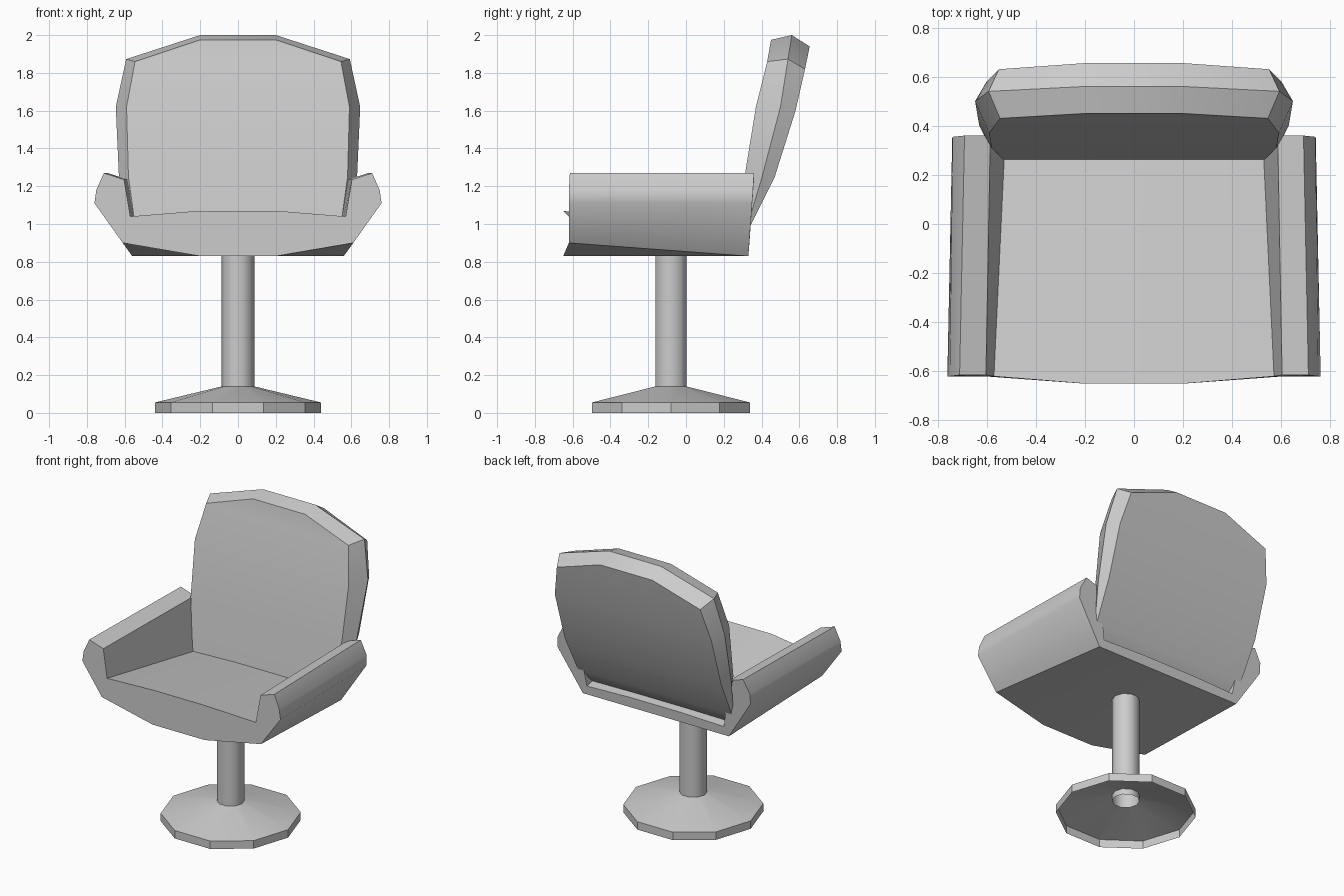
import bpy, bmesh, math

if "Cube" in bpy.data.objects:
    bpy.data.objects.remove(bpy.data.objects["Cube"])


def finish(name, bm, angle):
    bmesh.ops.recalc_face_normals(bm, faces=bm.faces[:])
    mesh = bpy.data.meshes.new(name)
    bm.to_mesh(mesh)
    bm.free()
    ob = bpy.data.objects.new(name, mesh)
    bpy.context.collection.objects.link(ob)
    bpy.ops.object.select_all(action='DESELECT')
    bpy.context.view_layer.objects.active = ob
    ob.select_set(True)
    bpy.ops.object.shade_smooth_by_angle(angle=math.radians(angle))
    return ob


def bridge(bm, loops):
    rings = [[bm.verts.new(p) for p in loop] for loop in loops]
    for a, b in zip(rings, rings[1:]):
        n = len(a)
        for i in range(n):
            j = (i + 1) % n
            bm.faces.new((a[i], a[j], b[j], b[i]))
    return rings


def mirrored(half):
    return half + [(-x, y, z) for x, y, z in reversed(half)]


def ring(r, z, n=10, cy=-0.08):
    return [(r * math.cos(2 * math.pi * i / n),
             cy + r * math.sin(2 * math.pi * i / n), z) for i in range(n)]


# Base: open shell with a low rim and shallow cone
bm = bmesh.new()
bridge(bm, [ring(0.44, 0), ring(0.44, 0.055), ring(0.087, 0.14)])
finish("base", bm, 30)

# Pole: open tube poking slightly below the cone
bm = bmesh.new()
bridge(bm, [ring(0.087, 0.10), ring(0.087, 0.84)])
finish("pole", bm, 40)

# Seat with armrests: half cross-sections at front and back, lofted
front = [(0.2, -0.65, 0.83), (0.61, -0.62, 0.90), (0.76, -0.62, 1.11),
         (0.75, -0.62, 1.18), (0.71, -0.615, 1.27), (0.603, -0.615, 1.235),
         (0.57, -0.62, 1.04), (0.2, -0.65, 1.07)]
back = [(0.2, 0.33, 0.83), (0.56, 0.33, 0.83), (0.74, 0.35, 1.11),
        (0.738, 0.355, 1.18), (0.69, 0.36, 1.27), (0.585, 0.36, 1.235),
        (0.525, 0.335, 0.89), (0.2, 0.335, 0.90)]
bm = bmesh.new()
rings = bridge(bm, [mirrored(front), mirrored(back)])
for r in rings:
    bm.faces.new(r)
finish("seat", bm, 48)

# Backrest: front, widest and rear outlines from the top down
outlines = [
    [(0.2, 0.45, 1.975), (0.545, 0.43, 1.86), (0.59, 0.37, 1.62),
     (0.58, 0.31, 1.25), (0.53, 0.26, 0.89)],
    [(0.2, 0.56, 2.0), (0.592, 0.54, 1.873), (0.647, 0.50, 1.62),
     (0.63, 0.40, 1.24), (0.585, 0.31, 0.94)],
    [(0.2, 0.655, 1.94), (0.55, 0.63, 1.82), (0.60, 0.58, 1.60),
     (0.60, 0.47, 1.25), (0.59, 0.34, 0.99)],
]
bm = bmesh.new()
rings = bridge(bm, [mirrored(o) for o in outlines])
for r in (rings[0], rings[-1]):
    n = len(r)
    for i in range(n // 2 - 1):
        bm.faces.new((r[i], r[i + 1], r[n - 2 - i], r[n - 1 - i]))
finish("backrest", bm, 35)
